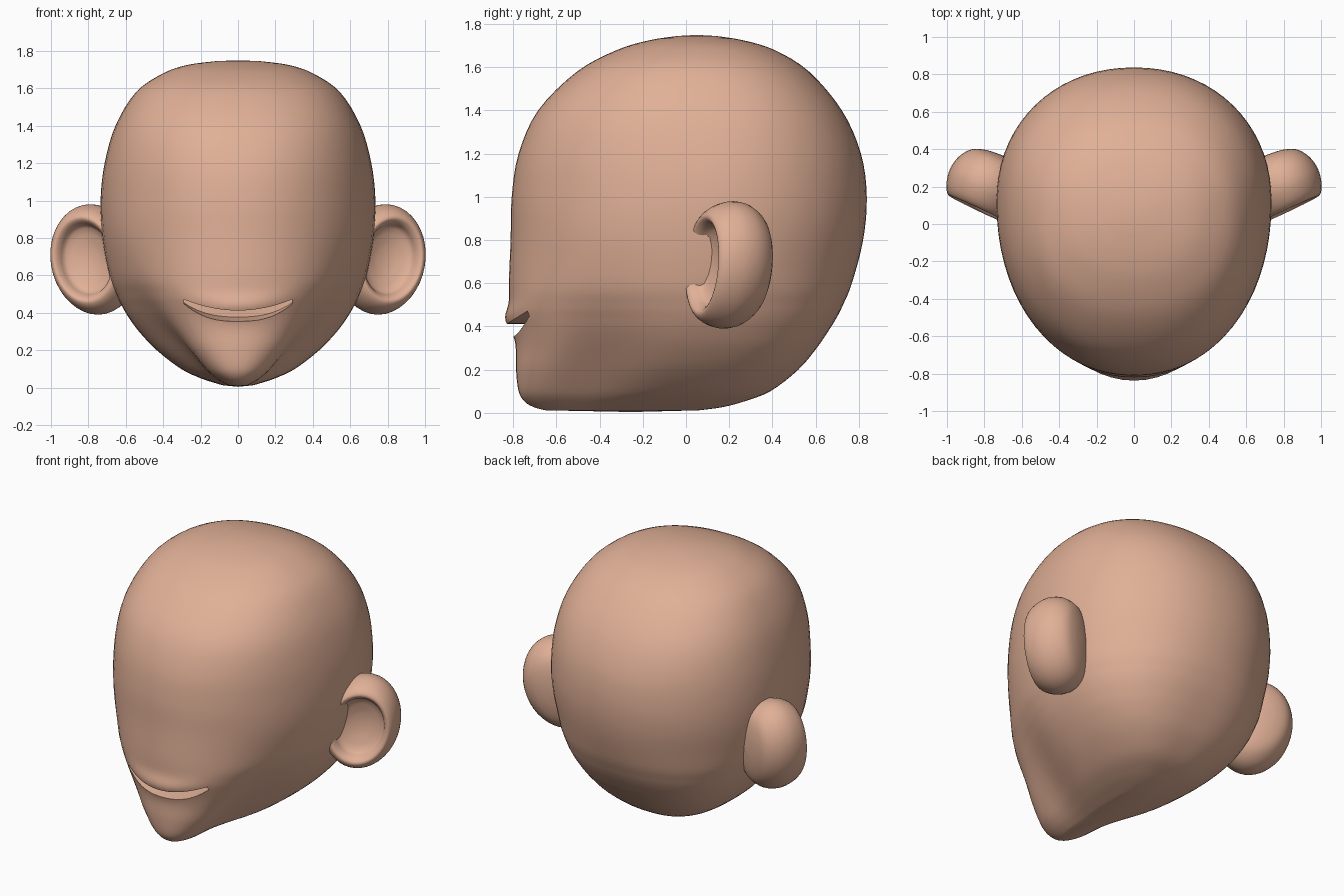
import bpy, bmesh, math

if "Cube" in bpy.data.objects:
    bpy.data.objects.remove(bpy.data.objects["Cube"])

skin = bpy.data.materials.new("warm skin")
skin.diffuse_color = (0.75, 0.435, 0.308, 1)
skin.use_nodes = True
skin.node_tree.nodes["Principled BSDF"].inputs["Base Color"].default_value = skin.diffuse_color


def make_object(name, bm):
    bmesh.ops.recalc_face_normals(bm, faces=bm.faces)
    mesh = bpy.data.meshes.new(name)
    bm.to_mesh(mesh)
    bm.free()
    mesh.materials.append(skin)
    obj = bpy.data.objects.new(name, mesh)
    bpy.context.collection.objects.link(obj)
    return obj


def loft(bm, rings, start, end):
    """Skin closed rings together and close both ends to a point."""
    loops = [[bm.verts.new(p) for p in ring] for ring in rings]
    n = len(loops[0])
    for a, b in zip(loops, loops[1:]):
        for i in range(n):
            bm.faces.new((a[i], a[(i + 1) % n], b[(i + 1) % n], b[i]))
    for loop, tip in ((loops[0], start), (loops[-1], end)):
        v = bm.verts.new(tip)
        for i in range(n):
            bm.faces.new((v, loop[i], loop[(i + 1) % n]))


def smooth_rows(rows, steps):
    """Catmull-Rom interpolation between rows of numbers."""
    out = []
    for k in range(len(rows) - 1):
        p0, p1, p2 = rows[max(k - 1, 0)], rows[k], rows[k + 1]
        p3 = rows[min(k + 2, len(rows) - 1)]
        for s in range(steps):
            t = s / steps
            out.append([0.5 * (2 * b + (c - a) * t + (2 * a - 5 * b + 4 * c - d) * t * t
                               + (3 * b - a - 3 * c + d) * t ** 3)
                        for a, b, c, d in zip(p0, p1, p2, p3)])
    return out + [list(rows[-1])]


def shade(obj, angle):
    bpy.ops.object.select_all(action='DESELECT')
    obj.select_set(True)
    bpy.context.view_layer.objects.active = obj
    bpy.ops.object.shade_smooth_by_angle(angle=math.radians(angle))


def ramp(v, lo, hi):
    t = min(max((v - lo) / (hi - lo), 0), 1)
    return t * t * (3 - 2 * t)


def upper_lip(x):
    return 0.412 + 0.06 * (x / 0.29) ** 2


def lower_lip(x):
    return 0.342 + 0.095 * abs(x / 0.29) ** 3


# Head: height, front y, back y, half width, y of widest point, cheek hollow
head_rows = [
    (0.012, -0.65, 0.06, 0.08, -0.12, 0.15),
    (0.025, -0.70, 0.16, 0.125, -0.10, 0.20),
    (0.05, -0.745, 0.26, 0.20, -0.05, 0.26),
    (0.10, -0.775, 0.39, 0.305, 0.00, 0.30),
    (0.20, -0.787, 0.52, 0.435, 0.04, 0.27),
    (0.30, -0.788, 0.605, 0.53, 0.07, 0.20),
    (0.38, -0.797, 0.66, 0.588, 0.08, 0.145),
    (0.44, -0.808, 0.697, 0.623, 0.09, 0.11),
    (0.50, -0.815, 0.727, 0.651, 0.095, 0.075),
    (0.60, -0.820, 0.768, 0.688, 0.105, 0.035),
    (0.80, -0.812, 0.82, 0.725, 0.12, 0.0),
    (1.00, -0.807, 0.837, 0.735, 0.12, 0.0),
    (1.20, -0.775, 0.81, 0.713, 0.11, 0.0),
    (1.40, -0.685, 0.722, 0.655, 0.09, 0.0),
    (1.58, -0.505, 0.57, 0.545, 0.06, 0.0),
    (1.68, -0.32, 0.41, 0.40, 0.05, 0.0),
    (1.725, -0.17, 0.265, 0.27, 0.05, 0.0),
    (1.745, -0.04, 0.14, 0.12, 0.05, 0.0),
]
rings = []
for z, front, back, width, yc, hollow in smooth_rows(head_rows, 4):
    low, high = 1 - ramp(z, 0.15, 0.75), ramp(z, 1.0, 1.5)
    ring = []
    for i in range(72):
        c, s = math.cos(math.tau * i / 72), math.sin(math.tau * i / 72)
        # Sections are rounder in the middle and boxier low at the back
        e = 2 / (2.1 + 0.15 * high + low * (0.5 if s >= 0 else 0.15))
        x = math.copysign(abs(c) ** e, c) * width
        t = math.copysign(abs(s) ** e, s)
        y = yc + (back - yc if s >= 0 else yc - front) * t
        if s < 0:
            # Sides narrow between skull and chin, upper lip swells forward
            hollow_at = math.exp(-((-t - 0.6) / 0.27) ** 2) - math.exp(-(0.6 / 0.27) ** 2)
            x *= 1 - hollow * hollow_at
            lip = (z - upper_lip(x) - 0.02) / 0.06
            y -= 0.03 * math.exp(-lip * lip - (x / 0.24) ** 2)
        ring.append((x, y, z))
    rings.append(ring)
bm = bmesh.new()
loft(bm, rings, (0, -0.25, 0.004), (0, 0.05, 1.75))
head = make_object("head", bm)

# Mouth: smiling crescent cut into the face, its floor rising towards the back
xs = [-0.29 + 0.58 * i / 24 for i in range(25)]
front_edge = [(x, -0.88, upper_lip(x)) for x in xs] + [(x, -0.88, lower_lip(x)) for x in xs[::-1]]
back_edge = ([(x, -0.64, upper_lip(x)) for x in xs]
             + [(x, -0.64, 0.5 * (lower_lip(x) + upper_lip(x))) for x in xs[::-1]])
bm = bmesh.new()
f = [bm.verts.new(p) for p in front_edge]
b = [bm.verts.new(p) for p in back_edge]
bm.faces.new(f)
bm.faces.new(b[::-1])
for i in range(len(f)):
    j = (i + 1) % len(f)
    bm.faces.new((f[j], f[i], b[i], b[j]))
cutter = make_object("mouth_cutter", bm)
cutter.hide_render = True
mod = head.modifiers.new("mouth", 'BOOLEAN')
mod.operation = 'DIFFERENCE'
mod.solver = 'EXACT'
mod.object = cutter
bpy.context.view_layer.objects.active = head
bpy.ops.object.modifier_apply(modifier=mod.name)
bpy.data.objects.remove(cutter)
shade(head, 40)

# Ears: rounded back, thick rim and a bowl facing forward
ear_profile = [  # radius, forward offset
    (0.15, -0.165), (0.45, -0.155), (0.75, -0.125), (0.94, -0.06), (1.0, 0.01),
    (0.97, 0.07), (0.88, 0.125), (0.76, 0.15), (0.66, 0.125), (0.57, 0.08), (0.2, 0.05),
]
tilt = math.radians(25)
ca, sa = math.cos(tilt), math.sin(tilt)


def ear_point(side, r, d, a):
    u, h = 0.235 * r * math.cos(a), 0.295 * r * math.sin(a)
    x = 0.762 + u * ca + d * sa + 0.07 * h
    y = 0.21 + u * sa - d * ca + 0.07 * h
    return (side * x, y, 0.685 + h)


for side, name in ((-1, "left_ear"), (1, "right_ear")):
    rings = [[ear_point(side, r, d, math.tau * i / 40) for i in range(40)]
             for r, d in smooth_rows(ear_profile, 3)]
    bm = bmesh.new()
    loft(bm, rings, ear_point(side, 0, -0.168, 0), ear_point(side, 0, 0.048, 0))
    shade(make_object(name, bm), 60)
